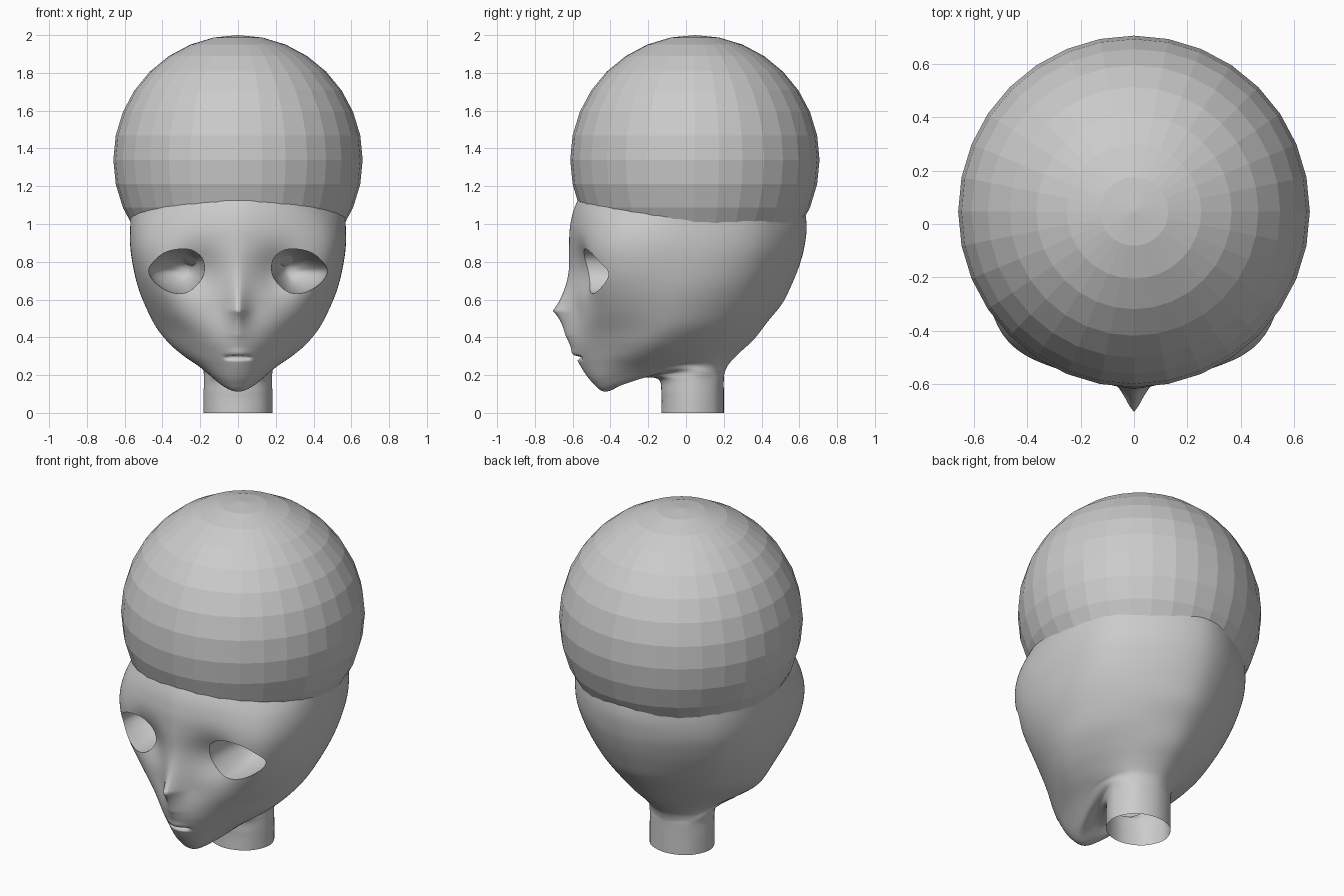
import bpy, bmesh, math
from mathutils import Vector
from mathutils.bvhtree import BVHTree

if "Cube" in bpy.data.objects:
    bpy.data.objects.remove(bpy.data.objects["Cube"])


def spline(pts, n, closed):
    """Catmull-Rom through a list of Vectors."""
    m, out = len(pts), []
    for i in range(m if closed else m - 1):
        if closed:
            a, b, c, d = (pts[(i + k) % m] for k in (-1, 0, 1, 2))
        else:
            a, b, c, d = (pts[min(max(i + k, 0), m - 1)] for k in (-1, 0, 1, 2))
        for j in range(n):
            t = j / n
            out.append(0.5 * (2 * b + (c - a) * t + (2 * a - 5 * b + 4 * c - d) * t ** 2
                              + (3 * b - a - 3 * c + d) * t ** 3))
    if not closed:
        out.append(pts[-1].copy())
    return out


# Head sections: front y,z | back y,z | cheek x,y | side x,y | rear x,y
SECTIONS = [
    (-.572, 1.12, .61, 1.12, .37, -.415, .56, .02, .41, .41),
    (-.605, 1.0, .638, 1.0, .445, -.43, .57, 0, .44, .41),
    (-.605, .88, .627, .88, .465, -.448, .57, -.02, .445, .40),
    (-.59, .75, .60, .78, .445, -.45, .553, -.03, .43, .375),
    (-.585, .64, .56, .68, .40, -.45, .527, -.05, .405, .34),
    (-.585, .53, .51, .58, .34, -.44, .485, -.07, .365, .30),
    (-.60, .42, .43, .48, .26, -.44, .43, -.10, .315, .25),
    (-.60, .34, .36, .39, .20, -.45, .36, -.15, .255, .195),
    (-.56, .25, .285, .32, .15, -.45, .28, -.18, .205, .155),
    (-.495, .16, .238, .272, .11, -.42, .215, -.13, .17, .14),
    (-.42, .113, .215, .24, .085, -.35, .19, -.06, .15, .14),
    (-.28, .178, .203, .205, .085, -.2, .182, .02, .133, .15),
    (-.15, .18, .2, .175, .12, -.095, .18, .035, .125, .157),
]
BOW = {8: .015, 9: .04, 10: .06, 11: .03}      # lifts the jaw line at the sides


def ring(s, bow=0):
    yf, zf, yb, zb, *side = s
    half = [(side[i], side[i + 1]) for i in (0, 2, 4)]
    loop = [(0, yf)] + half + [(0, yb)] + [(-x, y) for x, y in reversed(half)]
    out = []
    for x, y in loop:
        t = (y - yf) / (yb - yf)
        out.append(Vector((x, y, zf + (zb - zf) * t + bow * math.sin(math.pi * t))))
    return out


def shrink(r, f, z):
    return [Vector((p.x * f, .04 + (p.y - .04) * f, z)) for p in r]


def neck(z):
    return ring((-.13, z, .2, z, .127, -.082, .182, .036, .127, .155))


keys = [ring(s, BOW.get(i, 0)) for i, s in enumerate(SECTIONS)]
keys = [shrink(keys[0], .4, 1.42), shrink(keys[0], .82, 1.3)] + keys + [neck(.1), neck(0)]
keys = [spline(k, 20, True) for k in keys]
cols = [spline([k[i] for k in keys], 10, False) for i in range(len(keys[0]))]
N, M = len(cols), len(cols[0])


# Nose, eye sockets and mouth are pressed into the smooth shell
def sculpt(p):
    if p.y > -.3:
        return
    x, z, dy = abs(p.x), p.z, 0
    d = z - .54
    h = .122 * math.exp(-d / .16 if d > 0 else d / .11)
    w = .05 + .12 * max(d, 0) + .15 * max(-d, 0)
    dy -= h * math.exp(-(x / w) ** 1.5) * min(1, max(0, (z - .31) / .1))
    dy += .062 * math.exp(-((x - .22) / .115) ** 2 - ((z - .745) / .13) ** 2)
    dy += .04 * math.exp(-(x / .065) ** 6 - ((z - .293) / .007) ** 2)
    dy -= .01 * math.exp(-(x / .06) ** 2 - ((z - .315) / .02) ** 2)
    p.y += dy


for c in cols:
    for p in c:
        sculpt(p)

bm = bmesh.new()
grid = [[bm.verts.new(p) for p in c] for c in cols]
for i in range(N):
    a, b = grid[i], grid[(i + 1) % N]
    for j in range(M - 1):
        bm.faces.new((a[j], a[j + 1], b[j + 1], b[j]))
bm.faces.new([g[0] for g in grid])
bmesh.ops.recalc_face_normals(bm, faces=bm.faces)

# Eye openings: remove faces inside the outline, snap the rim to it
EYE = [(.472, .76), (.41, .835), (.33, .865), (.245, .862), (.185, .81),
       (.187, .72), (.26, .643), (.35, .637), (.44, .69)]
outline = spline([Vector(p) for p in EYE], 24, True)


def inside(x, z):
    hit = False
    for a, b in zip(outline, outline[1:] + outline[:1]):
        if (a.y > z) != (b.y > z) and x < a.x + (z - a.y) * (b.x - a.x) / (b.y - a.y):
            hit = not hit
    return hit


tree = BVHTree.FromBMesh(bm)
doomed = []
for f in bm.faces:
    c = f.calc_center_median()
    if c.y < -.3 and .15 < abs(c.x) < .5 and .6 < c.z < .9 and inside(abs(c.x), c.z):
        doomed.append(f)
bmesh.ops.delete(bm, geom=doomed, context='FACES')


def surface(s, q):
    return tree.ray_cast(Vector((s * q.x, -2, q.y)), Vector((0, 1, 0)))[0]


for v in bm.verts:
    if v.is_boundary and v.co.z > .5 and v.co.y < -.3:
        s = math.copysign(1, v.co.x)
        q = min(outline, key=lambda o: (o.x - abs(v.co.x)) ** 2 + (o.y - v.co.z) ** 2)
        v.co = surface(s, q) or v.co


def add_object(name, b):
    mesh = bpy.data.meshes.new(name)
    b.to_mesh(mesh)
    b.free()
    for p in mesh.polygons:
        p.use_smooth = True
    bpy.context.collection.objects.link(bpy.data.objects.new(name, mesh))


add_object("head", bm)

# Deep rounded bowls behind the eye openings
for s, name in ((1, "eye_socket_right"), (-1, "eye_socket_left")):
    rim = [surface(s, q) for q in outline[::3]]
    deep = Vector((s * .28, -.16, .75))
    b = bmesh.new()
    rows = []
    for k in range(10):
        t = k / 10 * math.pi / 2
        rows.append([b.verts.new((deep.x + (p.x - deep.x) * math.cos(t),
                                  p.y + (deep.y - p.y) * math.sin(t),
                                  deep.z + (p.z - deep.z) * math.cos(t))) for p in rim])
    for r0, r1 in zip(rows, rows[1:]):
        for i in range(len(rim)):
            j = (i + 1) % len(rim)
            f = (r0[i], r0[j], r1[j], r1[i])
            b.faces.new(f if s < 0 else f[::-1])
    b.faces.new(rows[-1] if s < 0 else rows[-1][::-1])
    add_object(name, b)

# Faceted ball on top of the head
bpy.ops.mesh.primitive_uv_sphere_add(segments=32, ring_count=16, radius=.66,
                                     location=(0, .047, 1.34))
bpy.context.object.name = "hair_cap"
